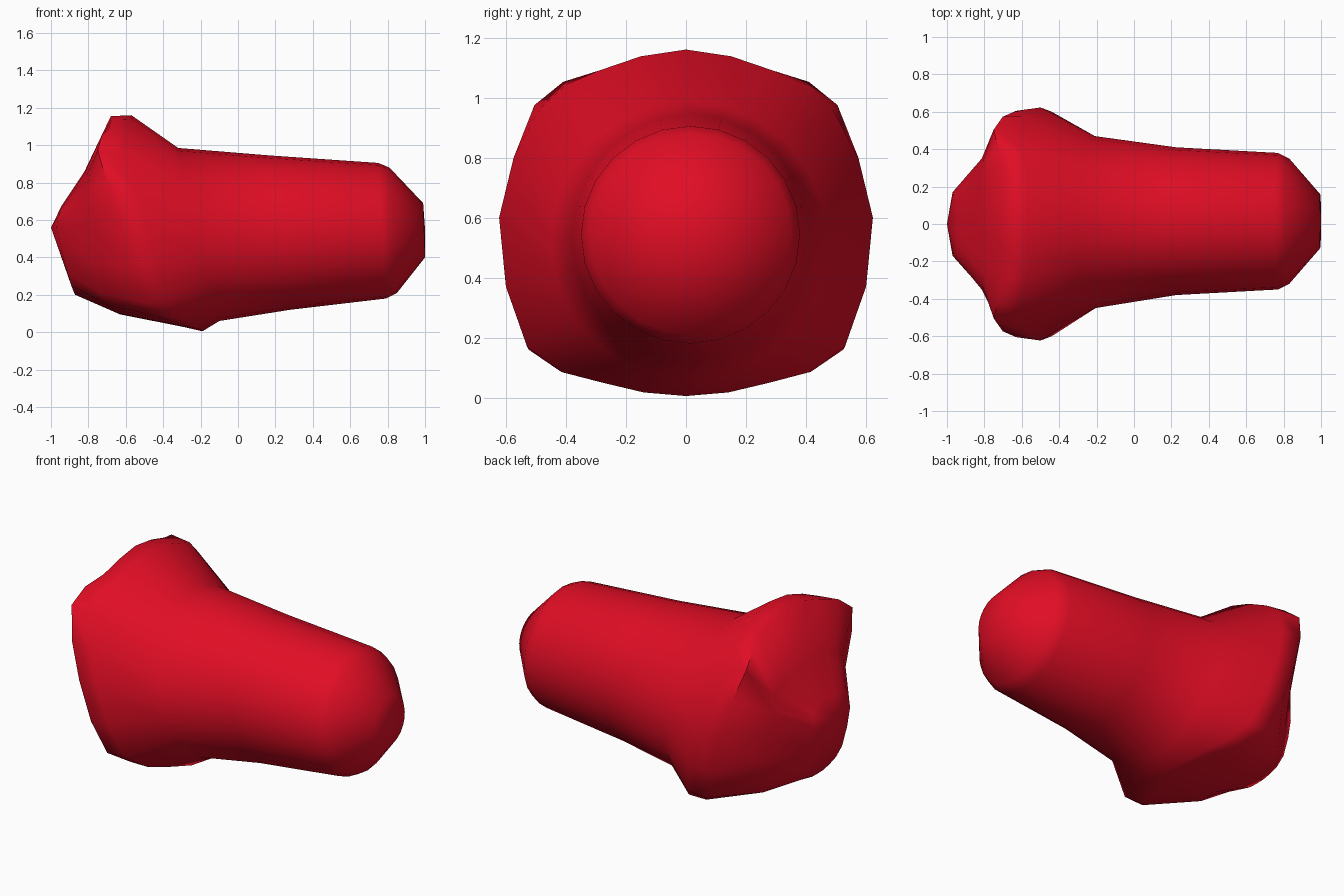
import bpy, bmesh, math
from mathutils import Vector

cube = bpy.data.objects.get("Cube")
if cube:
    bpy.data.objects.remove(cube, do_unlink=True)

SIDES = 24


def material(name, colour):
    mat = bpy.data.materials.new(name)
    mat.use_nodes = True
    mat.diffuse_color = colour
    mat.node_tree.nodes["Principled BSDF"].inputs["Base Color"].default_value = colour
    return mat


def tilted_ring(x_top, x_bottom, z_top, z_bottom, half_width, shift=0.015):
    """Oval cross-section leaning between its top and bottom points."""
    ring = []
    for k in range(SIDES):
        a = math.tau * k / SIDES
        f = (1 - math.cos(a)) / 2
        ring.append(Vector((x_top + (x_bottom - x_top) * f,
                            half_width * math.sin(a) + shift,
                            z_top + (z_bottom - z_top) * f)))
    return ring


def shaped_ring(half):
    """Mirror a half outline (top to bottom) and add a rounded midpoint per span."""
    keys = [Vector(p) for p in half]
    keys += [Vector((p.x, -p.y, p.z)) for p in reversed(keys[1:-1])]
    n, ring = len(keys), []
    for i, p in enumerate(keys):
        before, q, after = keys[i - 1], keys[(i + 1) % n], keys[(i + 2) % n]
        ring += [p, (p + q) * 0.5625 - (before + after) * 0.0625]
    return ring


# Rounded tip and tapering sleeve
rings = [
    tilted_ring(0.99, 1.0, 0.69, 0.40, 0.145),
    tilted_ring(0.81, 0.85, 0.88, 0.21, 0.335),
    tilted_ring(0.75, 0.79, 0.905, 0.18, 0.365),
    tilted_ring(0.17, 0.28, 0.945, 0.12, 0.395),
    tilted_ring(-0.32, -0.10, 0.985, 0.06, 0.46, 0.01),
]

# Flared rim: front crest, then rear edge
rings.append(shaped_ring([
    (-0.57, 0, 1.16), (-0.57, 0.29, 1.09), (-0.62, 0.49, 0.96), (-0.5, 0.623, 0.6),
    (-0.38, 0.53, 0.17), (-0.25, 0.28, 0.05), (-0.19, 0, 0.005)]))
rings.append(shaped_ring([
    (-0.68, 0, 1.155), (-0.69, 0.29, 1.09), (-0.75, 0.505, 0.975), (-0.63, 0.605, 0.59),
    (-0.5, 0.525, 0.16), (-0.36, 0.28, 0.06), (-0.3, 0, 0.03)]))

# Blunt domed base
rings.append(shaped_ring([
    (-0.82, 0, 0.86), (-0.82, 0.18, 0.85), (-0.81, 0.33, 0.78), (-0.81, 0.35, 0.57),
    (-0.74, 0.33, 0.21), (-0.66, 0.18, 0.12), (-0.63, 0, 0.095)]))
rings.append(shaped_ring([
    (-0.94, 0, 0.68), (-0.945, 0.09, 0.67), (-0.95, 0.16, 0.64), (-0.97, 0.17, 0.56),
    (-0.91, 0.18, 0.31), (-0.88, 0.1, 0.22), (-0.87, 0, 0.2)]))

bm = bmesh.new()
loops = [[bm.verts.new(p) for p in ring] for ring in rings]
for a, b in zip(loops, loops[1:]):
    for k in range(SIDES):
        j = (k + 1) % SIDES
        bm.faces.new((a[k], a[j], b[j], b[k]))

# Close both ends with fans
for loop, centre in ((loops[0], (1.0, 0.01, 0.55)), (loops[-1], (-1.0, 0, 0.56))):
    tip = bm.verts.new(centre)
    for k in range(SIDES):
        bm.faces.new((loop[k], loop[(k + 1) % SIDES], tip))

bmesh.ops.recalc_face_normals(bm, faces=bm.faces[:])
mesh = bpy.data.meshes.new("flared_sleeve")
bm.to_mesh(mesh)
bm.free()

sleeve = bpy.data.objects.new("flared_sleeve", mesh)
bpy.context.collection.objects.link(sleeve)
mesh.materials.append(material("bright_red", (0.75, 0.004, 0.018, 1)))

bpy.ops.object.select_all(action="DESELECT")
sleeve.select_set(True)
bpy.context.view_layer.objects.active = sleeve
bpy.ops.object.shade_smooth_by_angle(angle=math.radians(70))
